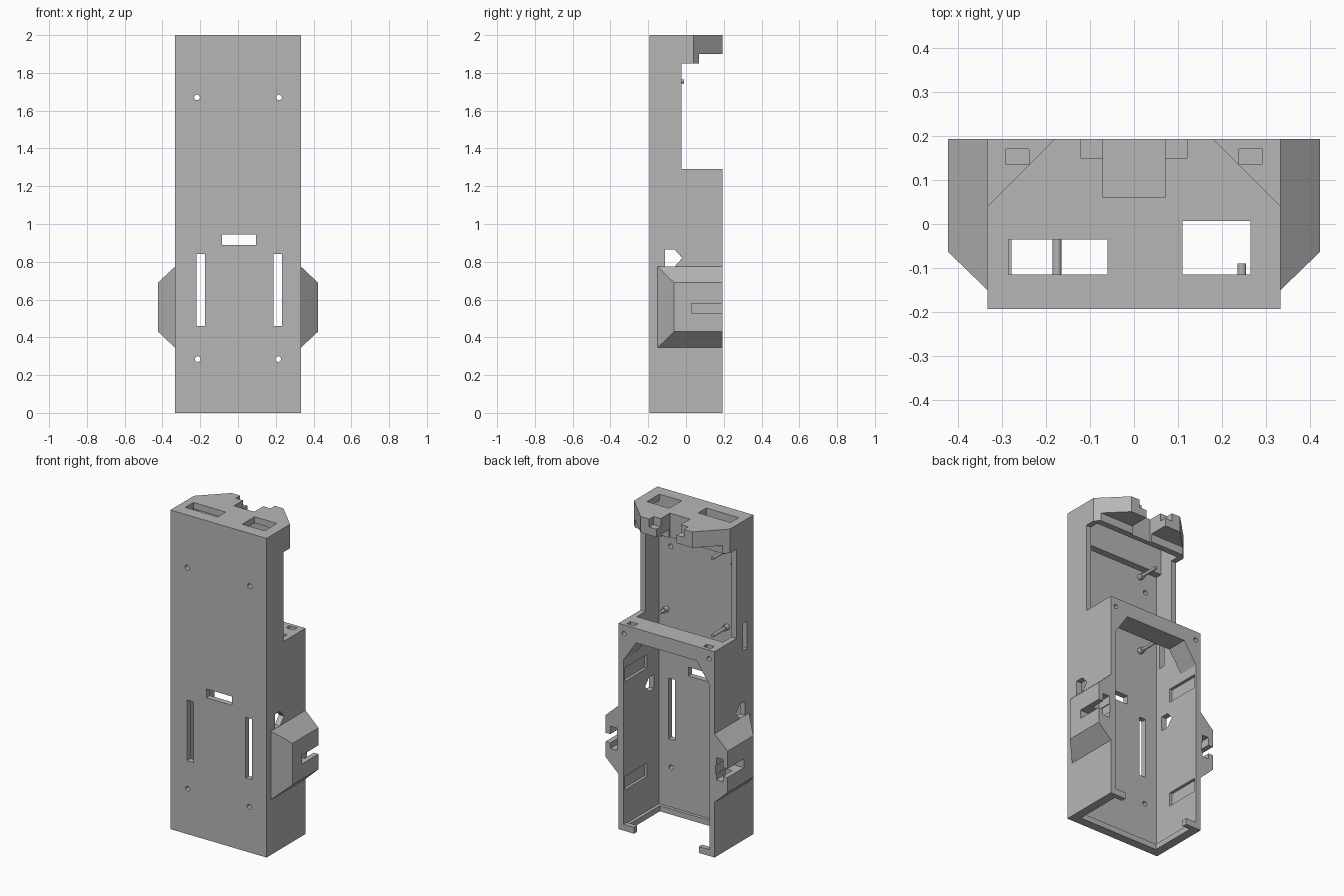
import bpy, bmesh, math
from mathutils import Vector

cube = bpy.data.objects.get("Cube")
if cube:
    bpy.data.objects.remove(cube)

grey = bpy.data.materials.new("plain grey")
grey.use_nodes = True
grey.diffuse_color = (0.47, 0.47, 0.47, 1)
grey.node_tree.nodes["Principled BSDF"].inputs["Base Color"].default_value = (0.47, 0.47, 0.47, 1)


def finish(name, bm):
    bmesh.ops.recalc_face_normals(bm, faces=bm.faces)
    mesh = bpy.data.meshes.new(name)
    bm.to_mesh(mesh)
    bm.free()
    mesh.materials.append(grey)
    ob = bpy.data.objects.new(name, mesh)
    bpy.context.collection.objects.link(ob)
    return ob


def loft(name, ring_a, ring_b):
    """Closed solid between two matching rings of points."""
    bm = bmesh.new()
    a = [bm.verts.new(p) for p in ring_a]
    b = [bm.verts.new(p) for p in ring_b]
    bm.faces.new(a)
    bm.faces.new(b)
    for i in range(len(a)):
        j = (i + 1) % len(a)
        bm.faces.new((a[i], a[j], b[j], b[i]))
    return finish(name, bm)


def prism(name, pts, axis, lo, hi):
    """Extrude a 2D outline along x, y or z."""
    def place(p, h):
        q = list(p)
        q.insert("xyz".index(axis), h)
        return q
    return loft(name, [place(p, lo) for p in pts], [place(p, hi) for p in pts])


def box(name, x0, x1, y0, y1, z0, z1):
    return prism(name, [(x0, y0), (x1, y0), (x1, y1), (x0, y1)], "z", z0, z1)


def rod(name, x, z, r, y0, y1):
    pts = [(x + r * math.cos(math.tau * i / 16), z + r * math.sin(math.tau * i / 16)) for i in range(16)]
    return prism(name, pts, "y", y0, y1)


def cut(ob, cutter):
    mod = ob.modifiers.new("cut", "BOOLEAN")
    mod.operation = "DIFFERENCE"
    mod.solver = "EXACT"
    mod.object = cutter
    bpy.context.view_layer.objects.active = ob
    bpy.ops.object.modifier_apply(modifier=mod.name)
    bpy.data.objects.remove(cutter)


W, F, B = 0.333, -0.193, 0.193      # half width, front, back
IN, FI = 0.298, -0.158              # inner side and inner front

# Case outline with chamfered upper back corners
body = box("case_body", -W, W, F, B, 0, 2)
for s in (-1, 1):
    cut(body, prism("c", [(s * W, 0.04), (s * 0.18, B), (s * 0.18, 0.4), (s * 0.6, 0.4), (s * 0.6, 0.04)],
                    "z", 1.29, 2.1))
cut(body, box("c", -1, 1, -0.025, 1, 1.29, 1.85))
cut(body, box("c", -1, 1, 0.07, 1, 1.8, 1.9))

# Inner cavity, open at the bottom and back, with gussets under the shelf
cut(body, box("c", -IN, IN, FI, 0.06, -0.1, 1.8))
cut(body, prism("c", [(-IN, -0.1), (IN, -0.1), (IN, 1.07), (0.21, 1.2), (-0.21, 1.2), (-IN, 1.07)],
                "y", 0.0, 0.4))
cut(body, box("c", -IN, IN, -0.115, 0.03, 1.7, 1.96))

# Top windows and back notch with its side steps
cut(body, box("c", -0.285, -0.06, -0.115, -0.035, 1.9, 2.1))
cut(body, box("c", 0.11, 0.265, -0.115, 0.007, 1.9, 2.1))
cut(body, box("c", -0.07, 0.07, 0.06, 0.4, 1.8, 2.1))
cut(body, box("c", -0.12, 0.12, 0.15, 0.4, 1.95, 2.1))

# Front slots and screw holes
cut(body, box("c", -0.085, 0.095, -0.3, -0.1, 0.89, 0.945))
for x in (-0.197, 0.21):
    cut(body, box("c", x - 0.022, x + 0.022, -0.3, -0.1, 0.46, 0.84))
for s in (-1, 1):
    cut(body, rod("c", s * 0.217, 1.67, 0.015, -0.3, -0.1))
    cut(body, rod("c", s * 0.213, 0.285, 0.015, -0.3, -0.1))
    # Shelf pockets and back screw holes
    cut(body, box("c", s * 0.265 - 0.026, s * 0.265 + 0.026, 0.135, 0.17, 1.25, 1.4))
    cut(body, rod("c", s * 0.295, 1.235, 0.014, 0.14, 0.3))
    # Grooves on the inner side walls
    for z in (0.25, 0.93):
        cut(body, box("c", s * 0.29, s * 0.316, -0.04, 0.178, z, z + 0.085))

# Pointed opening through both sides, and a slot in the right side
cut(body, prism("c", [(-0.11, 0.775), (-0.06, 0.775), (-0.02, 0.82), (-0.06, 0.865), (-0.11, 0.865)],
                "x", -1, 1))
cut(body, box("c", -0.5, -0.25, -0.13, -0.09, 1.19, 1.36))

# Bottom rim and back corner tabs
box("front_rim", -IN, IN, FI, FI + 0.02, 0, 0.035)
for s, side in ((1, "left"), (-1, "right")):
    box(side + "_rim", s * IN, s * (IN - 0.02), FI, B, 0, 0.035)
    box(side + "_tab", s * IN, s * 0.225, 0.162, B, 0, 0.04)

    # Tapered side lug with a notch and a pocket
    base = [(-0.15, 0.345), (B, 0.345), (B, 0.775), (-0.15, 0.775)]
    tip = [(-0.063, 0.43), (B, 0.43), (B, 0.69), (-0.063, 0.69)]
    lug = loft(side + "_lug", [(s * W, *p) for p in base], [(s * 0.423, *p) for p in tip])
    cut(lug, box("c", s * 0.34, s * 0.5, 0.03, 0.3, 0.525, 0.58))
    cut(lug, box("c", s * 0.345, s * 0.39, 0.1, 0.3, 0.49, 0.63))

# Standoff pegs behind the front wall
for z, level in ((1.755, "upper"), (1.27, "lower")):
    rod(level + "_long_peg", -0.175, z, 0.01, FI, -0.01)
    rod(level + "_short_peg", 0.245, z, 0.01, FI, -0.09)
    for x in (-0.175, 0.245):
        rod(level + "_peg_base", x, z, 0.018, FI, FI + 0.03)
